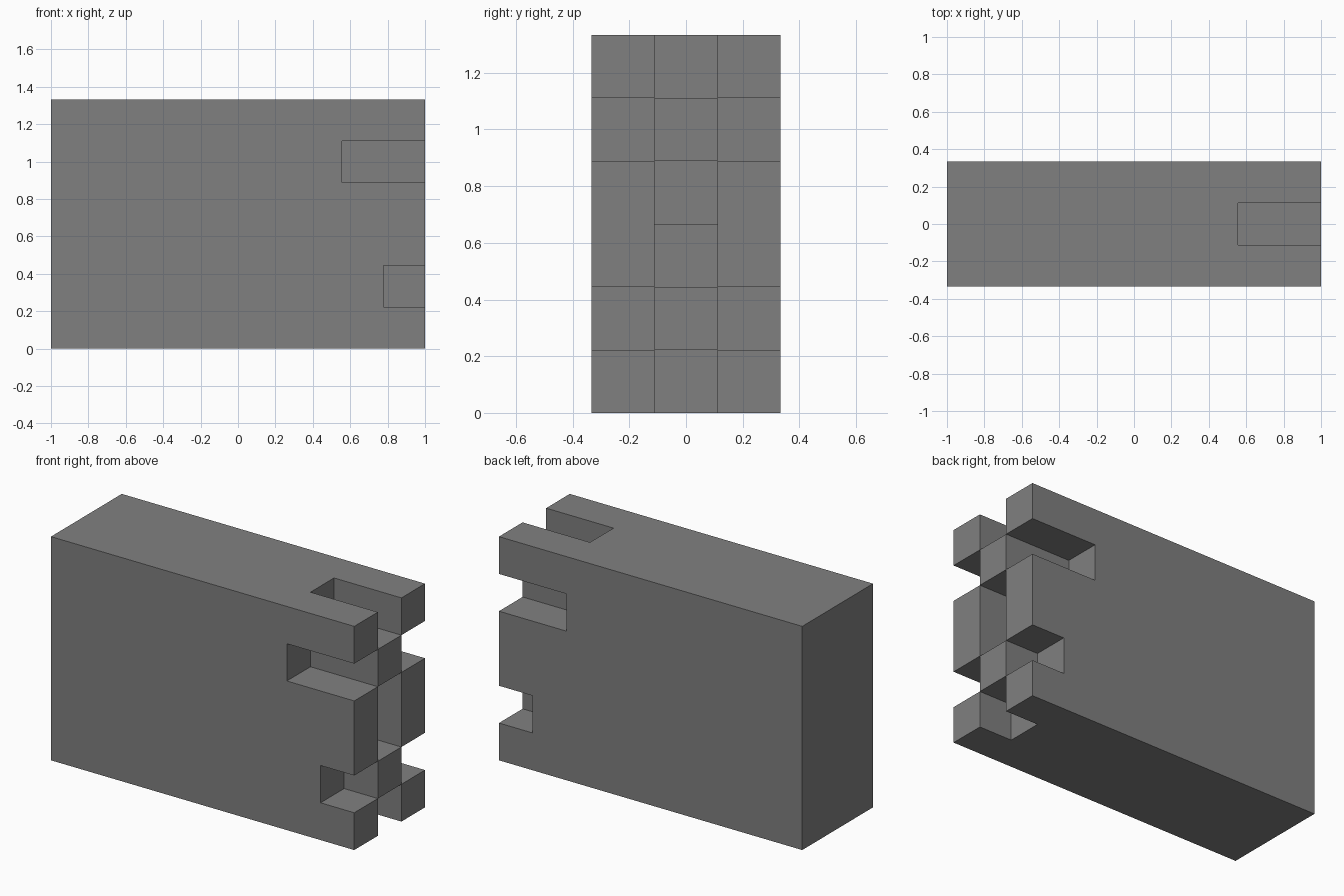
import bpy
import bmesh
from mathutils import Vector

cube = bpy.data.objects.get("Cube")
if cube:
    bpy.data.objects.remove(cube, do_unlink=True)

U = 2 / 9                  # one cell of the block
NX, NY, NZ = 9, 3, 6       # block size in cells

# Notch depth in cells per layer, bottom to top
DEPTH = (1, 1, 1, 2, 2, 2)
# Layers notched on both outer columns; every other layer is notched down the middle
OUTER_LAYERS = (1, 4)


def solid(x, y, z):
    if not (0 <= x < NX and 0 <= y < NY and 0 <= z < NZ):
        return False
    notched = (y != 1) if z in OUTER_LAYERS else (y == 1)
    if z in (0, 2, 3, 5) or z in OUTER_LAYERS:
        return not (notched and x >= NX - DEPTH[z])
    return True


def add_side(bm, cell, axis, sign):
    """Add the outward-facing square on one side of a cell."""
    n, a, b = Vector(), Vector(), Vector()
    n[axis] = sign
    a[(axis + 1) % 3] = 0.5
    b = n.cross(a)
    mid = Vector(cell) + Vector((0.5, 0.5, 0.5)) + n * 0.5
    shift = Vector((NX / 2, NY / 2, 0))
    corners = (mid - a - b, mid + a - b, mid + a + b, mid - a + b)
    bm.faces.new([bm.verts.new((c - shift) * U) for c in corners])


# Block with interlocking notches at one end
bm = bmesh.new()
for x in range(NX):
    for y in range(NY):
        for z in range(NZ):
            if not solid(x, y, z):
                continue
            for axis in range(3):
                for sign in (-1, 1):
                    near = [x, y, z]
                    near[axis] += sign
                    if not solid(*near):
                        add_side(bm, (x, y, z), axis, sign)

# Join the squares into large flat faces
bmesh.ops.remove_doubles(bm, verts=bm.verts[:], dist=0.001)
bmesh.ops.dissolve_limit(bm, angle_limit=0.01, verts=bm.verts[:], edges=bm.edges[:])
mesh = bpy.data.meshes.new("notched_block")
bm.to_mesh(mesh)
bm.free()

# Plain grey material
grey = bpy.data.materials.new("mid_grey")
grey.use_nodes = True
colour = (0.216, 0.216, 0.216, 1)
grey.diffuse_color = colour
grey.node_tree.nodes["Principled BSDF"].inputs["Base Color"].default_value = colour
mesh.materials.append(grey)

block = bpy.data.objects.new("notched_block", mesh)
bpy.context.collection.objects.link(block)
